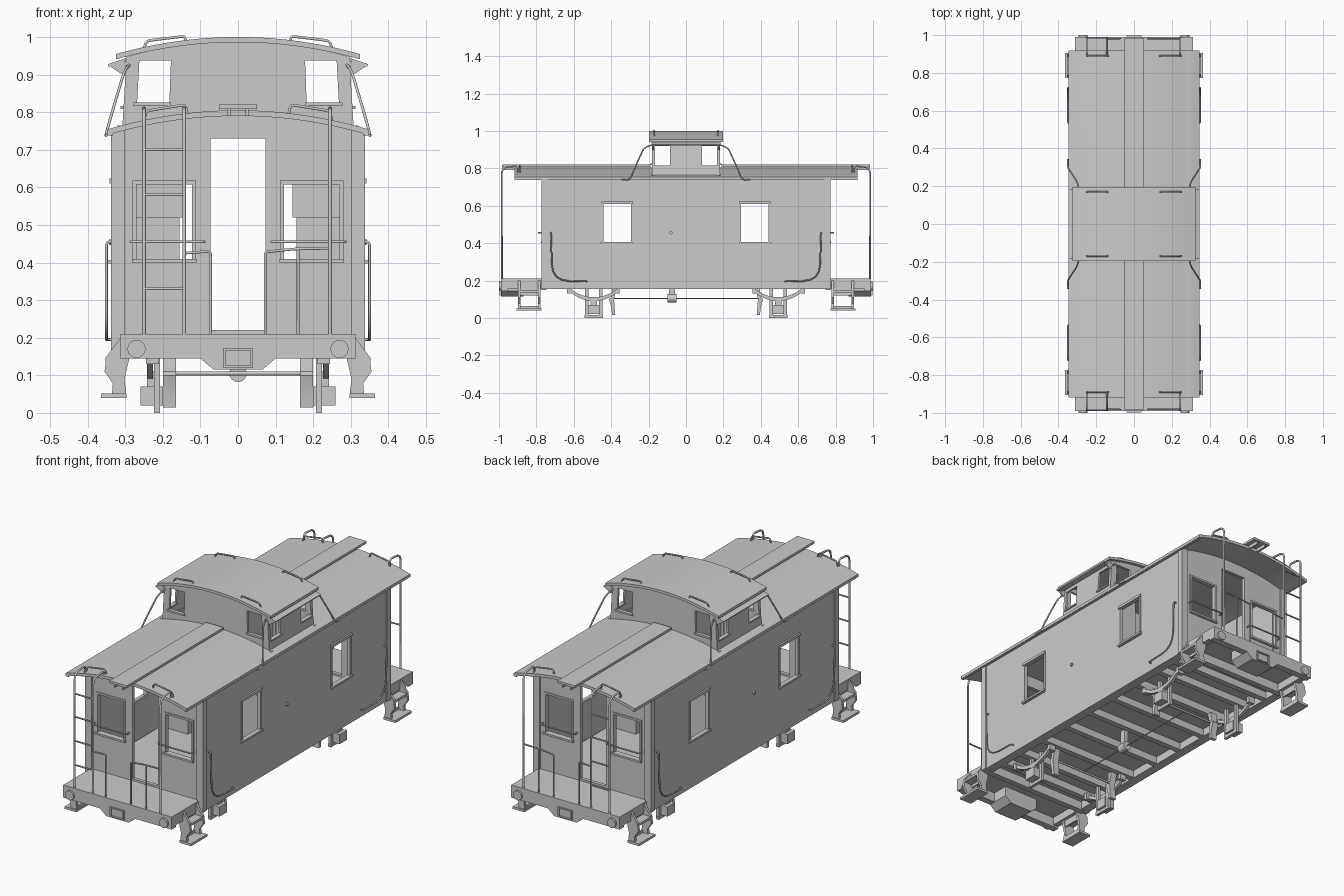
import bpy, bmesh, math
from mathutils import Vector

if "Cube" in bpy.data.objects:
    bpy.data.objects.remove(bpy.data.objects["Cube"])


def finish(name, bm, mirror=""):
    """Turn a bmesh into an object, mirrored about the origin if asked."""
    bmesh.ops.recalc_face_normals(bm, faces=bm.faces)
    me = bpy.data.meshes.new(name)
    bm.to_mesh(me)
    bm.free()
    ob = bpy.data.objects.new(name, me)
    bpy.context.collection.objects.link(ob)
    if mirror:
        m = ob.modifiers.new("mirror", 'MIRROR')
        m.use_axis = ['X' in mirror, 'Y' in mirror, False]
        m.use_mirror_merge = False
    return ob


def thicken(bm, d):
    r = bmesh.ops.extrude_face_region(bm, geom=bm.faces[:])
    vs = [g for g in r['geom'] if isinstance(g, bmesh.types.BMVert)]
    bmesh.ops.translate(bm, verts=vs, vec=Vector(d))


def prism(name, pts, axis, a, b, mirror=""):
    """Extrude a 2D outline along an axis from a to b."""
    bm = bmesh.new()
    vs = []
    for p in pts:
        c = list(p)
        c.insert(axis, a)
        vs.append(bm.verts.new(c))
    bm.faces.new(vs)
    d = [0, 0, 0]
    d[axis] = b - a
    thicken(bm, d)
    return finish(name, bm, mirror)


def box(name, x0, x1, y0, y1, z0, z1, mirror=""):
    return prism(name, [(x0, y0), (x1, y0), (x1, y1), (x0, y1)], 2, z0, z1, mirror)


def circle(cx, cz, r, n=24):
    return [(cx + r * math.cos(math.tau * i / n), cz + r * math.sin(math.tau * i / n)) for i in range(n)]


def panel(name, us, vs, holes, f, d, mirror=""):
    """Sheet over a (u, v) grid with rectangular holes (u0, u1, v0, v1), thickened by d."""
    us = sorted(set(us) | {h[i] for h in holes for i in (0, 1)})
    vs = sorted(set(vs) | {h[i] for h in holes for i in (2, 3)})
    bm = bmesh.new()
    made = {}

    def vert(u, v):
        if (u, v) not in made:
            made[u, v] = bm.verts.new(f(u, v))
        return made[u, v]
    for u0, u1 in zip(us, us[1:]):
        for v0, v1 in zip(vs, vs[1:]):
            cu, cv = (u0 + u1) / 2, (v0 + v1) / 2
            if not any(h[0] < cu < h[1] and h[2] < cv < h[3] for h in holes):
                bm.faces.new([vert(u0, v0), vert(u1, v0), vert(u1, v1), vert(u0, v1)])
    thicken(bm, d)
    return finish(name, bm, mirror)


def pipe(name, pts, r=0.004, bend=0.02, xs=(1,), ys=(1,)):
    """Round bar along points with rounded corners, repeated for each mirrored side."""
    pts = [Vector(p) for p in pts]
    path = [pts[0]]
    for a, b, c in zip(pts, pts[1:], pts[2:]):
        k = min(bend, (a - b).length * 0.48, (c - b).length * 0.48)
        p, q = b + (a - b).normalized() * k, b + (c - b).normalized() * k
        path += [p * (1 - t) ** 2 + b * 2 * t * (1 - t) + q * t * t for t in (0, .25, .5, .75, 1)]
    path.append(pts[-1])
    cu = bpy.data.curves.new(name, 'CURVE')
    cu.dimensions = '3D'
    cu.bevel_depth, cu.bevel_resolution, cu.use_fill_caps = r, 1, True
    for sx in xs:
        for sy in ys:
            s = cu.splines.new('POLY')
            s.points.add(len(path) - 1)
            for q, p in zip(s.points, path):
                q.co = (p.x * sx, p.y * sy, p.z, 1)
    ob = bpy.data.objects.new(name, cu)
    bpy.context.collection.objects.link(ob)
    return ob


def span(a, b, n):
    return [a + (b - a) * i / n for i in range(n + 1)]


def roof(x):
    return 0.805 - 0.42 * x * x


def cupola_top(x):
    return 1.0 - 0.43 * x * x


B = (1, -1)

# body shell: side walls and end walls
side_holes = [(-.44, -.295, .405, .61), (.295, .44, .405, .61)]
panel("side_wall", [-.765, .765], [.155, .75], side_holes, lambda u, v: (.318, u, v), (.015, 0, 0), "X")
end_holes = [(-.073, .073, .22, .73), (-.27, -.122, .41, .608), (.122, .27, .41, .608)]
panel("end_wall", span(-.32, .32, 20), [.2, .745], end_holes,
      lambda u, v: (u, .745, roof(u) - .012 if v == .745 else v), (0, .018, 0), "Y")
box("corner_post", .302, .338, .74, .772, .155, .757, "XY")

# window casings and sills
panel("side_window_casing", [.283, .452], [.393, .622], [side_holes[1]],
      lambda u, v: (.332, u, v), (.005, 0, 0), "XY")
box("side_window_sill", .325, .344, .283, .457, .397, .407, "XY")
box("side_window_header", .325, .342, .283, .452, .61, .624, "XY")
panel("end_window_casing", [.112, .28], [.4, .618], [end_holes[2]],
      lambda u, v: (u, .762, v), (0, .006, 0), "XY")
box("end_window_sill", .11, .282, .755, .776, .4, .41, "XY")
prism("side_peg", circle(-.08, .455, .008, 12), 0, .33, .342, "X")

# main roof with the opening under the cupola
panel("main_roof", span(-.348, .348, 24), [-.918, .918], [(-.29, .29, -.17, .17)],
      lambda u, v: (u, v, roof(u)), (0, 0, -.015))
box("eave_strip", .333, .346, -.918, .918, .738, .752, "X")
box("running_board", -.05, .05, .19, .985, .808, .82, "Y")
box("running_board_bracket", .02, .028, .88, .98, .79, .81, "XY")

# cupola walls, roof, visors
panel("cupola_end_wall", span(-.303, .303, 18), [.76, .95],
      [(-.272, -.185, .825, .938), (.185, .272, .825, .938)],
      lambda u, v: (u * (1 - .2 * (v - .76)), .17,
                    {.76: roof(u) - .012, .95: cupola_top(u) - .012}.get(v, v)), (0, .012, 0), "Y")
panel("cupola_side_wall", [-.182, .182], [.755, .95],
      [(-.165, -.085, .815, .92), (.085, .165, .815, .92)],
      lambda u, v: (.298 - .06 * (v - .755), u, v), (.01, 0, 0), "X")
panel("cupola_roof", span(-.325, .325, 24), [-.197, .197], [],
      lambda u, v: (u, v, cupola_top(u)), (0, 0, -.014))
prism("cupola_visor", [(.295, .945), (.346, .928), (.344, .922), (.325, .922), (.3, .935)], 1, -.185, .185, "X")
prism("cupola_visor_gusset", [(.296, .935), (.346, .926), (.305, .898)], 1, .175, .183, "XY")
box("cupola_end_sill", .178, .278, .178, .19, .817, .826, "XY")
box("cupola_side_sill", .29, .312, .08, .17, .808, .816, "XY")

# interior lockers under the cupola
box("locker", .155, .32, -.19, .19, .2, .52, "X")
box("locker_partition", .145, .32, .17, .185, .52, .765, "XY")

# floor and underframe
box("floor", -.312, .312, -.985, .985, .196, .21)
box("side_sill", .285, .32, -.765, .765, .155, .198, "X")
box("platform_side_beam", .28, .312, .76, .985, .155, .198, "XY")
for i, y in enumerate((-.66, -.53, -.36, -.18, 0, .18, .36, .53, .66)):
    box("cross_beam_%d" % i, -.29, .29, y - .015, y + .015, .158, .198)
box("bolster", -.31, .31, .745, .775, .15, .198, "Y")
prism("end_sill", [(-.312, .21), (-.312, .145), (-.1, .145), (-.065, .115), (.065, .115),
                   (.1, .145), (.312, .145), (.312, .21)], 1, .955, .99, "Y")
prism("coupler_housing", [(-.1, .196), (-.1, .145), (-.065, .115), (.065, .115), (.1, .145), (.1, .196)],
      1, .87, .96, "Y")
panel("coupler_pocket", [-.04, .04], [.12, .172], [(-.033, .033, .126, .166)],
      lambda u, v: (u, .985, v), (0, .012, 0), "Y")
prism("buffer_disc", circle(.27, .17, .024), 1, .985, 1.0, "XY")

# platform steps: curved hangers, tread and pierced back
hanger = [(.3, .2), (.312, .2), (.35, .15), (.355, .11), (.333, .078), (.335, .052), (.362, .05),
          (.362, .04), (.296, .04), (.302, .09), (.288, .15)]
for i, y in enumerate((.778, .885)):
    prism("step_hanger_%d" % i, hanger, 1, y, y + .014, "XY")
box("step_tread", .296, .364, .772, .905, .04, .052, "XY")
box("step_upper_tread", .3, .352, .778, .899, .135, .147, "XY")
box("step_back", .298, .306, .778, .899, .12, .2, "XY")
box("step_toe", .298, .306, .778, .899, .045, .065, "XY")

# axle guards, leaf springs, journal boxes, brakes
for i, y in enumerate((.447, .522)):
    box("axle_guard_leg_%d" % i, .207, .223, y, y + .018, 0, .165, "XY")
box("axle_guard_tie", .207, .223, .445, .542, 0, .016, "XY")
box("journal_box", .2, .26, .462, .524, .02, .07, "XY")
box("spring_buckle", .224, .242, .475, .51, .065, .112, "XY")
arc = [(y, .09 + 2.9 * (y - .492) ** 2) for y in span(.362, .622, 12)]
prism("leaf_spring", arc + [(y, z + .02) for y, z in reversed(arc)], 0, .226, .242, "XY")
for i, y in enumerate((.355, .615)):
    box("spring_hanger_%d" % i, .21, .245, y, y + .02, .13, .165, "XY")
prism("brake_shoe", [(.37, .16), (.395, .16), (.4, .11), (.412, .1), (.4, .06), (.395, .015),
                     (.378, .015), (.382, .06), (.385, .1)], 0, .165, .2, "XY")
pipe("brake_beam", [(-.2, .39, .105), (.2, .39, .105)], .006, ys=B)
pipe("brake_rod", [(0, -.39, .105), (0, .39, .105)], .003)
prism("brake_cylinder", circle(0, .105, .023), 1, -.1, -.052)
box("brake_cylinder_bracket", -.012, .012, -.09, -.06, .12, .198)

# end ladders and platform posts
for i, x in enumerate((-.25, -.143)):
    pipe("ladder_rail_%d" % i, [(x, .985, .2), (x, .985, .805), (x, .9, .812), (x, .9, roof(x))],
         .005, .035, ys=B)
for i, z in enumerate((.33, .455, .58, .70)):
    pipe("ladder_rung_%d" % i, [(-.25, .985, z), (-.143, .985, z)], ys=B)
pipe("platform_post", [(.245, .985, .2), (.245, .985, .805), (.245, .9, .812), (.245, .9, roof(.245))],
     .005, .035, ys=B)

# platform railings
pipe("left_railing", [(-.143, .982, .425), (-.073, .982, .43), (-.073, .982, .2)], .004, .008, ys=B)
pipe("right_railing", [(.245, .982, .438), (.15, .982, .436), (.072, .982, .428), (.072, .982, .2)],
     .004, .008, ys=B)
pipe("railing_post", [(.16, .982, .2), (.16, .982, .436)], ys=B)

# grab irons on walls and roofs
pipe("end_wall_grab", [(.09, .76, .455), (.09, .788, .455), (.285, .788, .455), (.285, .76, .455)],
     .004, .01, B, B)
pipe("side_grab", [(.33, .722, .455), (.35, .722, .455), (.35, .715, .2), (.35, .53, .195), (.33, .53, .195)],
     .004, .13, B, B)
pipe("roof_grab", [(.25, .89, roof(.25) - .005), (.245, .89, .803), (.14, .89, .82), (.135, .89, roof(.135))],
     .004, .012, B, B)
pipe("cupola_roof_grab", [(.25, .17, .97), (.243, .17, .99), (.143, .17, 1.002), (.137, .17, .988)],
     .004, .012, B, B)

# curved stay rods from the cupola to the eaves
pipe("cupola_stay", [(.29, .183, .925), (.302, .225, .91), (.335, .275, .80), (.352, .3, .738), (.35, .345, .738)],
     .004, .04, B, B)

# smooth shading on curved surfaces
for ob in bpy.context.collection.objects:
    if ob.type == 'MESH':
        ob.select_set(True)
        bpy.context.view_layer.objects.active = ob
bpy.ops.object.shade_smooth_by_angle(angle=math.radians(30))
